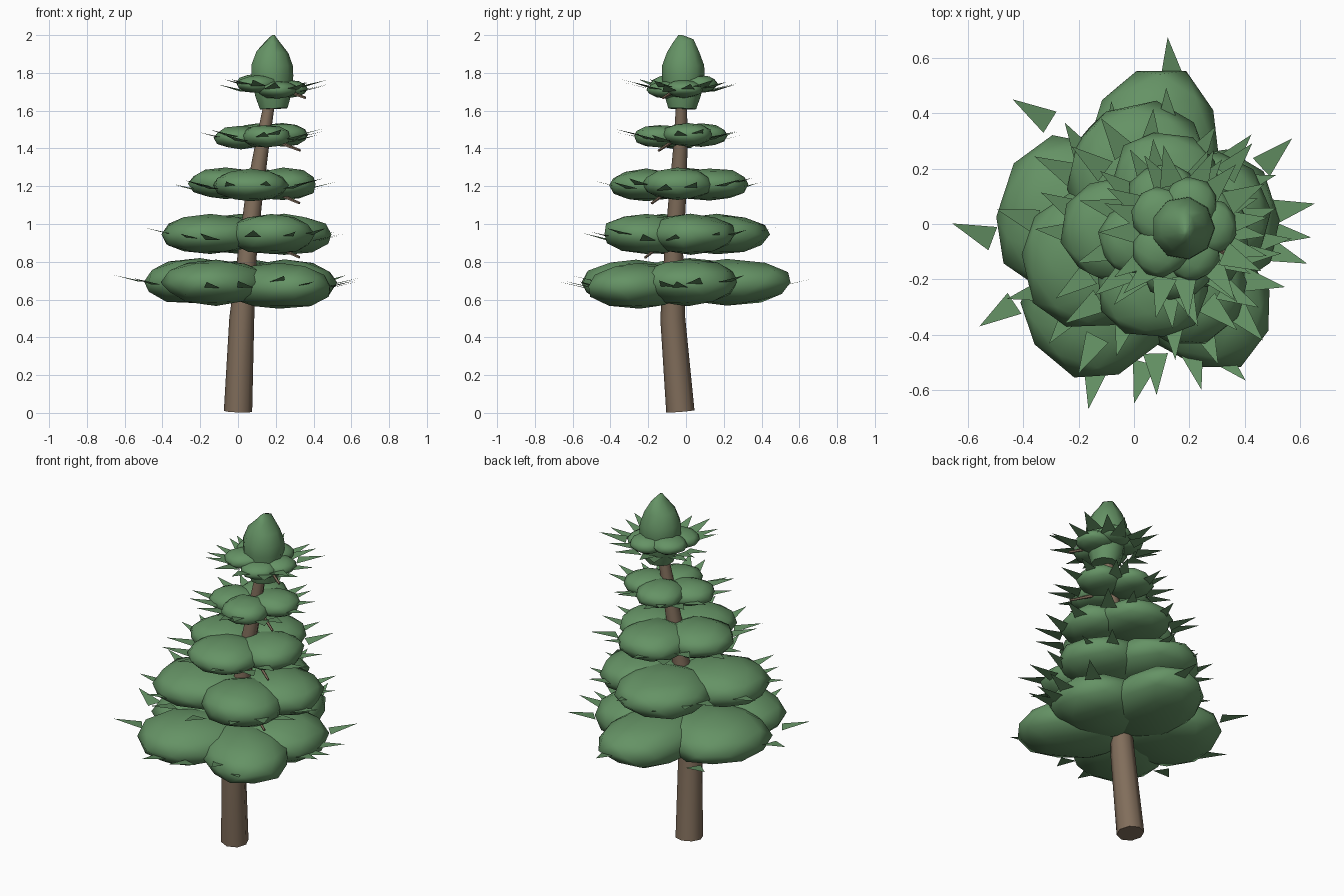
import bpy, bmesh, math, random
from mathutils import Vector, Matrix

random.seed(4)
if "Cube" in bpy.data.objects:
    bpy.data.objects.remove(bpy.data.objects["Cube"])


def material(name, rgb):
    m = bpy.data.materials.new(name)
    m.use_nodes = True
    m.diffuse_color = (*rgb, 1)
    m.node_tree.nodes["Principled BSDF"].inputs["Base Color"].default_value = (*rgb, 1)
    return m


GREEN = material("needle green", (0.13, 0.29, 0.13))
BROWN = material("bark brown", (0.22, 0.155, 0.105))


def finish(bm, name, mat, smooth=None):
    me = bpy.data.meshes.new(name)
    bm.to_mesh(me)
    bm.free()
    ob = bpy.data.objects.new(name, me)
    bpy.context.collection.objects.link(ob)
    me.materials.append(mat)
    if smooth:
        bpy.ops.object.select_all(action='DESELECT')
        bpy.context.view_layer.objects.active = ob
        ob.select_set(True)
        bpy.ops.object.shade_smooth_by_angle(angle=math.radians(smooth))
    return ob


def tube(bm, path, sides):
    """Tapered tube through (point, radius) pairs, capped at both ends."""
    rings = []
    pts = [Vector(p) for p, r in path]
    for i, (p, r) in enumerate(path):
        d = pts[min(i + 1, len(pts) - 1)] - pts[max(i - 1, 0)]
        rot = Vector((0, 0, 1)).rotation_difference(d)
        rings.append([bm.verts.new(pts[i] + rot @ Vector((
            r * math.cos(math.tau * k / sides), r * math.sin(math.tau * k / sides), 0)))
            for k in range(sides)])
    for a, b in zip(rings, rings[1:]):
        for k in range(sides):
            n = (k + 1) % sides
            bm.faces.new((a[k], a[n], b[n], b[k]))
    bm.faces.new(rings[0][::-1])
    bm.faces.new(rings[-1])


def polar(c, ang, r, z):
    a = math.radians(ang)
    return Vector((c[0] + r * math.cos(a), c[1] + r * math.sin(a), z))


# Leaning trunk
bm = bmesh.new()
tube(bm, [((0, -0.03, 0.008), 0.075), ((0.02, -0.07, 0.5), 0.066),
          ((0.05, -0.065, 0.85), 0.05), ((0.085, -0.045, 1.15), 0.046),
          ((0.125, -0.03, 1.4), 0.038), ((0.185, -0.02, 1.75), 0.025)], 8)
finish(bm, "trunk", BROWN, 50)


def clump(name, c, z, ang, reach, half, width):
    """Flattened, slightly irregular pad of foliage growing out from the trunk."""
    bm = bmesh.new()
    bmesh.ops.create_icosphere(bm, subdivisions=2, radius=1)
    for v in bm.verts:
        v.co *= random.uniform(0.95, 1.05)
        # Fuller corners in plan than a plain ellipse
        v.co.x = math.copysign(abs(v.co.x) ** 0.88, v.co.x)
        v.co.y = math.copysign(abs(v.co.y) ** 0.88, v.co.y)
    a = math.radians(ang)
    inner = 0.1 * reach
    mid = polar(c, ang, (reach - inner) / 2, z)
    bm.transform(Matrix.Translation(mid) @ Matrix.Rotation(a, 4, 'Z')
                 @ Matrix.Diagonal(((reach + inner) / 2, width, half, 1)))
    finish(bm, name, GREEN, 50)


def needles(name, c, z, tips, length, width):
    """Flat triangular tufts that point outward and slightly up."""
    bm = bmesh.new()
    for ang, r in tips:
        h = z + random.uniform(-0.02, 0.02)
        base = polar(c, ang + random.uniform(-5, 5), r - length, h - 0.015)
        end = polar(c, ang, r, h + 0.02)
        side = Vector((0, 0, 1)).cross(end - base).normalized() * width / 2
        bm.faces.new([bm.verts.new(p) for p in (base - side, base + side, end)])
    bm.normal_update()
    for f in bm.faces:
        if f.normal.z < 0:
            f.normal_flip()
    finish(bm, name, GREEN)


def spread(n, start, tip):
    return [(start + 360 * k / n + random.uniform(-8, 8), tip * random.uniform(0.94, 1.05))
            for k in range(n)]


# Foliage tiers: centre, height, half thickness, needle tips (angle, radius),
# clumps (angle, reach, half width, lift)
LOW_TIPS = [(174, 0.69), (207, 0.66), (252, 0.63), (267, 0.58), (292, 0.57), (307, 0.62),
            (353, 0.6), (2, 0.61), (13, 0.64), (35, 0.66), (83, 0.75), (132, 0.7)]
TIERS = [
    ((0.03, -0.07), 0.69, 0.12, LOW_TIPS,
     [(159, 0.55, 0.29, 0.005), (84, 0.64, 0.25, 0), (233, 0.54, 0.26, 0),
      (317, 0.57, 0.23, -0.02), (20, 0.51, 0.26, 0)]),
    ((0.055, -0.06), 0.945, 0.107, spread(15, 5, 0.54),
     [(98, 0.5, 0.26, 0), (197, 0.47, 0.25, 0), (309, 0.43, 0.22, 0), (24, 0.46, 0.23, 0)]),
    ((0.09, -0.045), 1.21, 0.085, spread(15, 14, 0.46),
     [(0, 0.33, 0.19, 0), (82, 0.38, 0.2, 0), (172, 0.35, 0.19, 0.005), (262, 0.37, 0.2, -0.005)]),
    ((0.13, -0.03), 1.465, 0.061, spread(15, 0, 0.34),
     [(20, 0.25, 0.13, 0.008), (100, 0.25, 0.13, 0.005),
      (190, 0.26, 0.13, -0.008), (280, 0.25, 0.13, 0)]),
    ((0.18, -0.02), 1.73, 0.047, spread(16, 9, 0.32),
     [(5, 0.19, 0.1, -0.015), (75, 0.19, 0.1, 0.01), (150, 0.2, 0.1, 0.02),
      (220, 0.21, 0.1, 0.01), (290, 0.19, 0.1, -0.02)]),
]
twigs = bmesh.new()
for i, (c, z, half, tips, clumps) in enumerate(TIERS, 1):
    for j, (ang, reach, width, lift) in enumerate(clumps, 1):
        clump(f"tier_{i}_clump_{j}", c, z + lift, ang, reach, half, width)
        tube(twigs, [(polar(c, ang, 0, z), 0.012), (polar(c, ang, reach * 0.6, z), 0.006)], 5)
    needles(f"tier_{i}_needles", c, z, tips, 0.15, 0.09)
    # One bare twig drooping below each upper tier
    if i > 1:
        tube(twigs, [(polar(c, -30, 0, z), 0.012),
                     (polar(c, -30, 0.12 + half * 1.8, z - half - 0.015), 0.007)], 5)
finish(twigs, "twigs", BROWN, 50)

# Crown: rounded bud, squeezed toward a narrow ridge near the tip
bm = bmesh.new()
tube(bm, [((0.187, -0.02, 1.61), 0.075), ((0.184, -0.018, 1.68), 0.098),
          ((0.178, -0.015, 1.78), 0.115), ((0.177, -0.015, 1.84), 0.113),
          ((0.18, -0.015, 1.91), 0.087), ((0.185, -0.015, 1.97), 0.056),
          ((0.187, -0.03, 2.0), 0.012)], 9)
for v in bm.verts:
    if v.co.z > 1.945:
        v.co.x = 0.187 + (v.co.x - 0.187) * 0.6
    if v.co.z > 1.985:
        v.co.z = 2.0
finish(bm, "crown", GREEN, 60)
